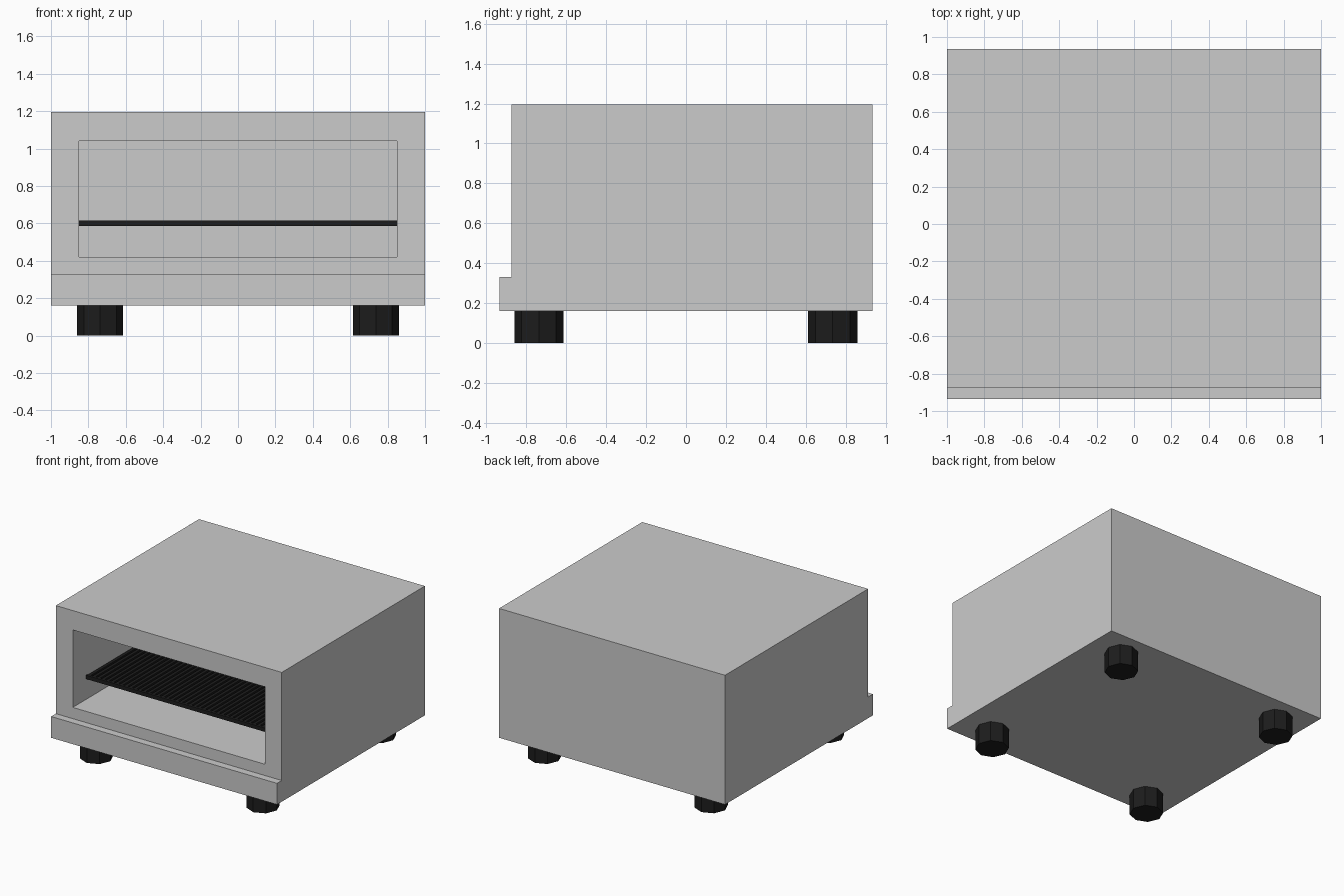
import bpy
import bmesh
from mathutils import Vector

cube = bpy.data.objects.get("Cube")
if cube:
    bpy.data.objects.remove(cube, do_unlink=True)

HALF_WIDTH = 1.0
BOTTOM, TOP = 0.16, 1.195
FRONT, BACK = -0.875, 0.935
OPEN_X, OPEN_LOW, OPEN_HIGH = 0.85, 0.42, 1.04
CAVITY_BACK = 0.785

black = bpy.data.materials.new("black")
black.use_nodes = True
black.diffuse_color = (0.012, 0.012, 0.012, 1)
black.node_tree.nodes["Principled BSDF"].inputs["Base Color"].default_value = black.diffuse_color


def finish(bm, name, material=None):
    bmesh.ops.recalc_face_normals(bm, faces=bm.faces[:])
    mesh = bpy.data.meshes.new(name)
    bm.to_mesh(mesh)
    bm.free()
    if material:
        mesh.materials.append(material)
    obj = bpy.data.objects.new(name, mesh)
    bpy.context.collection.objects.link(obj)
    return obj


def add_box(bm, low, high):
    low, high = Vector(low), Vector(high)
    verts = bmesh.ops.create_cube(bm, size=1)["verts"]
    bmesh.ops.scale(bm, vec=high - low, verts=verts)
    bmesh.ops.translate(bm, vec=(low + high) / 2, verts=verts)


# Oven body: stepped side profile extruded across the width
bm = bmesh.new()
profile = [(-0.935, BOTTOM), (BACK, BOTTOM), (BACK, TOP),
           (FRONT, TOP), (FRONT, 0.33), (-0.935, 0.33)]
side = bm.faces.new([bm.verts.new((-HALF_WIDTH, y, z)) for y, z in profile])
extruded = bmesh.ops.extrude_face_region(bm, geom=[side], use_keep_orig=True)["geom"]
bmesh.ops.translate(bm, vec=(2 * HALF_WIDTH, 0, 0),
                    verts=[g for g in extruded if isinstance(g, bmesh.types.BMVert)])
bmesh.ops.recalc_face_normals(bm, faces=bm.faces[:])

# Cooking cavity: inset the upper front face and push it inwards
front = next(f for f in bm.faces
             if all(abs(v.co.y - FRONT) < 0.001 for v in f.verts))
bmesh.ops.inset_region(bm, faces=[front], thickness=0.15)
middle = front.calc_center_median().z
for v in front.verts:
    v.co.x = OPEN_X if v.co.x > 0 else -OPEN_X
    v.co.z = OPEN_HIGH if v.co.z > middle else OPEN_LOW
back_wall = bmesh.ops.extrude_discrete_faces(bm, faces=[front])["faces"][0]
bmesh.ops.translate(bm, vec=(0, CAVITY_BACK - FRONT, 0), verts=back_wall.verts[:])
finish(bm, "oven_body")

# Wire rack: close bars running front to back, tied by end rails
bm = bmesh.new()
RACK_LOW, RACK_HIGH = 0.585, 0.615
RACK_FRONT, RACK_BACK = -0.71, CAVITY_BACK
BARS, RAIL = 42, 0.02
pitch = 2 * OPEN_X / BARS
for i in range(BARS):
    x = -OPEN_X + pitch * (i + 0.5)
    add_box(bm, (x - pitch * 0.3, RACK_FRONT, RACK_LOW),
            (x + pitch * 0.3, RACK_BACK, RACK_HIGH))
for y in (RACK_FRONT, RACK_BACK - RAIL):
    add_box(bm, (-OPEN_X, y, RACK_LOW), (OPEN_X, y + RAIL, RACK_HIGH))
finish(bm, "wire_rack", black)

# Four octagonal feet
for x, side_name in ((0.737, "left"), (-0.737, "right")):
    for y, end_name in ((-0.737, "front"), (0.735, "back")):
        bm = bmesh.new()
        bmesh.ops.create_cone(bm, cap_ends=True, segments=8,
                              radius1=0.123, radius2=0.123, depth=BOTTOM)
        foot = finish(bm, f"{end_name}_{side_name}_foot", black)
        foot.location = (x, y, BOTTOM / 2)
